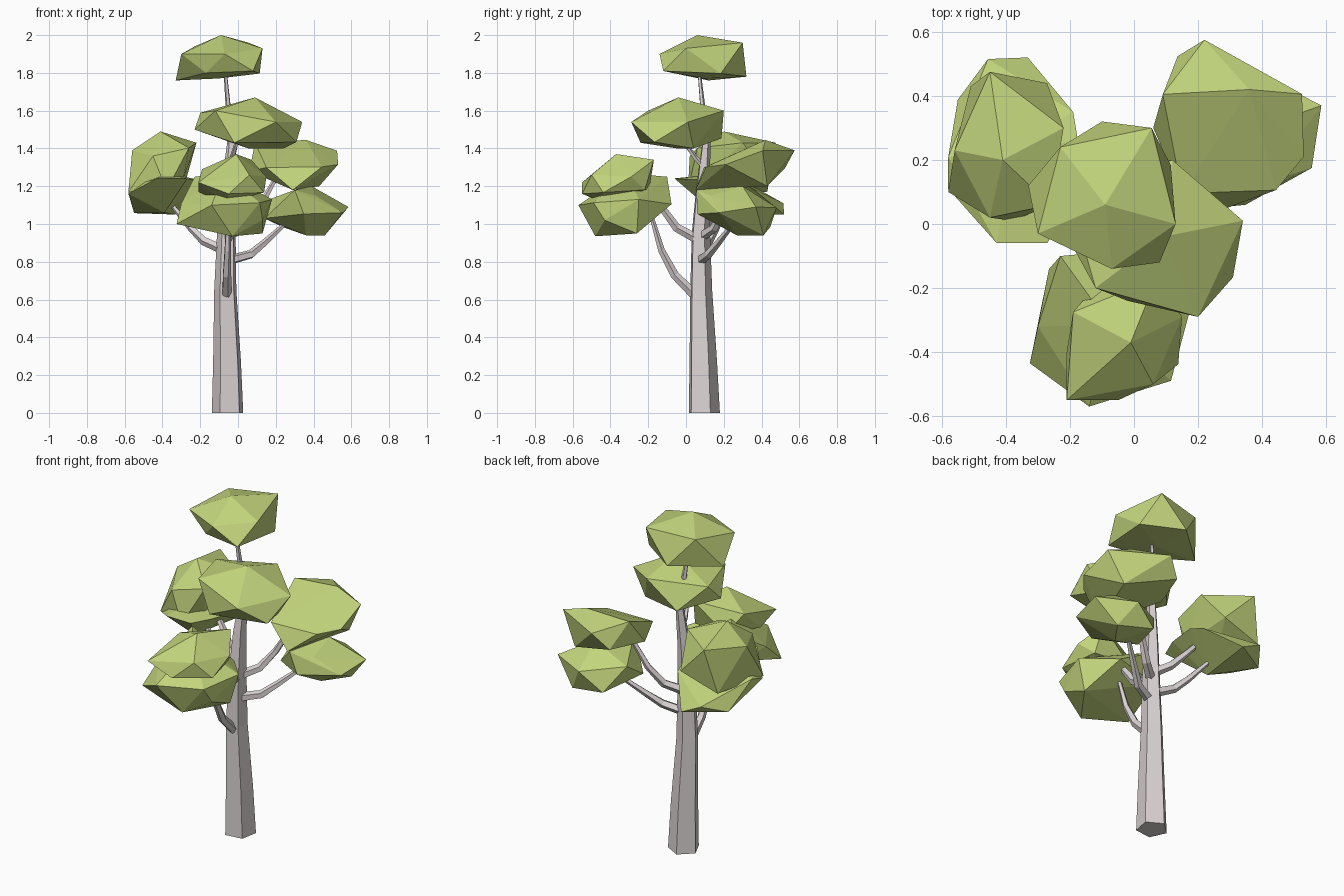
import bpy, bmesh
from math import radians, pi, cos, sin
from mathutils import Vector, Matrix

cube = bpy.data.objects.get("Cube")
if cube:
    bpy.data.objects.remove(cube, do_unlink=True)


def make_material(name, colour):
    mat = bpy.data.materials.new(name)
    mat.use_nodes = True
    mat.diffuse_color = (*colour, 1)
    mat.node_tree.nodes["Principled BSDF"].inputs["Base Color"].default_value = (*colour, 1)
    return mat


bark = make_material("pale_bark", (0.71, 0.65, 0.65))
leaf = make_material("leaf_green", (0.54, 0.66, 0.20))


def finish(bm, name, mat):
    bmesh.ops.recalc_face_normals(bm, faces=bm.faces)
    mesh = bpy.data.meshes.new(name)
    bm.to_mesh(mesh)
    bm.free()
    mesh.materials.append(mat)
    obj = bpy.data.objects.new(name, mesh)
    bpy.context.collection.objects.link(obj)


def tube(name, points, radii, level=False, phase=0.0, sides=5):
    """Faceted tapering tube along a path; level keeps its rings horizontal."""
    bm = bmesh.new()
    pts = [Vector(p) for p in points]
    rings = []
    for i, (p, r) in enumerate(zip(pts, radii)):
        along = pts[min(i + 1, len(pts) - 1)] - pts[max(i - 1, 0)]
        turn = Matrix.Identity(3) if level else along.to_track_quat("Z", "Y").to_matrix()
        angles = [phase + 2 * pi * k / sides for k in range(sides)]
        rings.append([bm.verts.new(p + turn @ Vector((r * cos(a), r * sin(a), 0)))
                      for a in angles])
    for low, high in zip(rings, rings[1:]):
        for k in range(sides):
            n = (k + 1) % sides
            bm.faces.new((low[k], low[n], high[n], high[k]))
    bm.faces.new(rings[0])
    bm.faces.new(rings[-1])
    finish(bm, name, bark)


def clump(name, low, high, spin, lean, corners, flat=0.7):
    """Leaf clump: a leaning 20-sided solid fitted between two limits,
    with its nearest vertices pulled out to the given corners."""
    bm = bmesh.new()
    bmesh.ops.create_icosphere(bm, subdivisions=1, radius=1)
    bmesh.ops.rotate(bm, verts=bm.verts, matrix=Matrix.Rotation(radians(spin), 3, "Z"))
    for v in bm.verts:
        if v.co.z < -0.9:
            v.co.z *= flat
        v.co.z += lean[0] * v.co.x + lean[1] * v.co.y
    for axis in range(3):
        values = [v.co[axis] for v in bm.verts]
        start, size = min(values), max(values) - min(values)
        for v in bm.verts:
            t = (v.co[axis] - start) / size
            v.co[axis] = low[axis] + t * (high[axis] - low[axis])
    free = list(bm.verts)
    for corner in map(Vector, corners):
        nearest = min(free, key=lambda v: (v.co - corner).length)
        nearest.co = corner
        free.remove(nearest)
    # Wrap the vertices again so the clump stays convex
    bmesh.ops.delete(bm, geom=list(bm.edges), context="EDGES_FACES")
    bmesh.ops.convex_hull(bm, input=list(bm.verts))
    bmesh.ops.delete(bm, geom=[v for v in bm.verts if not v.link_faces], context="VERTS")
    finish(bm, name, leaf)


# Trunk
tube("trunk",
     [(-.052, .092, 0), (-.055, .087, .27), (-.065, .077, .65), (-.06, .076, .95),
      (-.052, .088, 1.2), (-.035, .106, 1.42), (-.05, .09, 1.6), (-.07, .066, 1.84)],
     [.088, .078, .062, .052, .038, .024, .015, .008], level=True, phase=radians(25))

# Branches
branches = {
    "front_low_branch": [(-.06, .04, .63), (-.06, -.06, .73), (-.055, -.13, .86), (-.05, -.18, 1.03)],
    "front_high_branch": [(-.05, .06, .92), (-.04, -.05, .98), (-.03, -.13, 1.09), (-.03, -.24, 1.2)],
    "left_low_branch": [(-.04, .08, .81), (.07, .12, .84), (.14, .17, .90), (.25, .25, 1.0)],
    "left_high_branch": [(-.04, .09, .94), (.04, .15, .98), (.11, .20, 1.08), (.20, .23, 1.24)],
    "right_low_branch": [(-.07, .09, .86), (-.18, .12, .91), (-.25, .16, .98), (-.35, .21, 1.1)],
    "right_high_branch": [(-.06, .09, .98), (-.14, .14, 1.03), (-.22, .18, 1.12), (-.33, .22, 1.25)],
    "top_branch": [(-.04, .10, 1.3), (-.03, .05, 1.35), (-.01, 0, 1.42), (.02, -.03, 1.5)],
}
for name, path in branches.items():
    size = .6 if name == "top_branch" else 1
    tube(name, path, [size * r for r in (.027, .024, .019, .012)])

# Leaf clumps
clump("crown_leaves", (-.33, -.14, 1.76), (.13, .32, 2.0), -12, (.1, .1),
      [(-.09, .06, 2), (.055, .3, 1.96), (.13, 0, 1.93), (-.07, -.14, 1.9), (-.3, -.03, 1.9),
       (-.23, .24, 1.94), (-.33, .12, 1.76), (.08, -.12, 1.81), (-.1, .32, 1.78),
       (-.17, -.06, 1.8)], .5)
clump("upper_leaves", (-.23, -.30, 1.40), (.34, .21, 1.67), 8, (0, .1),
      [(.09, -.04, 1.67), (.34, .01, 1.54), (.2, -.29, 1.54), (-.12, -.2, 1.6),
       (.12, .2, 1.6), (.24, .04, 1.4), (-.02, -.24, 1.43), (-.23, 0, 1.5)])
clump("right_high_leaves", (-.58, .01, 1.13), (-.19, .48, 1.49), 20, (.35, .1),
      [(-.41, .2, 1.49), (-.22, .3, 1.43), (-.45, .475, 1.43), (-.56, .23, 1.39),
       (-.45, .02, 1.36), (-.58, .1, 1.17), (-.29, .1, 1.24)])
clump("right_low_leaves", (-.58, -.06, 1.05), (-.18, .52, 1.27), 40, (.1, -.4),
      [(-.27, -.06, 1.24), (-.456, .515, 1.11), (-.58, .11, 1.16), (-.19, .35, 1.19),
       (-.175, .26, 1.22), (-.39, .15, 1.06)])
clump("left_high_leaves", (.05, .05, 1.16), (.53, .58, 1.44), 20, (0, .6),
      [(.36, .42, 1.445), (.22, .575, 1.39), (.09, .405, 1.43), (.53, .21, 1.315),
       (.25, .24, 1.33), (.06, .3, 1.28), (.29, .05, 1.18), (.43, .43, 1.2)])
clump("left_low_leaves", (.14, .06, .94), (.58, .48, 1.20), 15, (-.1, -.35),
      [(.39, .3, 1.2), (.585, .37, 1.09), (.555, .175, 1.06), (.46, .41, .94),
       (.3, .055, 1.18), (.41, .13, 1.15), (.14, .2, 1.03)], 1)
clump("front_high_leaves", (-.21, -.55, 1.11), (.15, -.17, 1.37), 12, (0, .1),
      [(-.01, -.37, 1.37), (-.19, -.275, 1.29), (.15, -.29, 1.25), (.06, -.5, 1.26),
       (-.21, -.55, 1.22), (.07, -.17, 1.34), (-.07, -.43, 1.11)], .9)
clump("front_low_leaves", (-.33, -.57, .93), (.18, -.06, 1.27), 30, (0, .6),
      [(-.23, -.1, 1.25), (-.325, -.435, 1), (-.14, -.57, 1.1), (.13, -.43, 1.02),
       (.18, -.25, 1.13), (-.03, -.48, .935), (.13, -.26, .95), (-.3, -.32, 1.11)])
